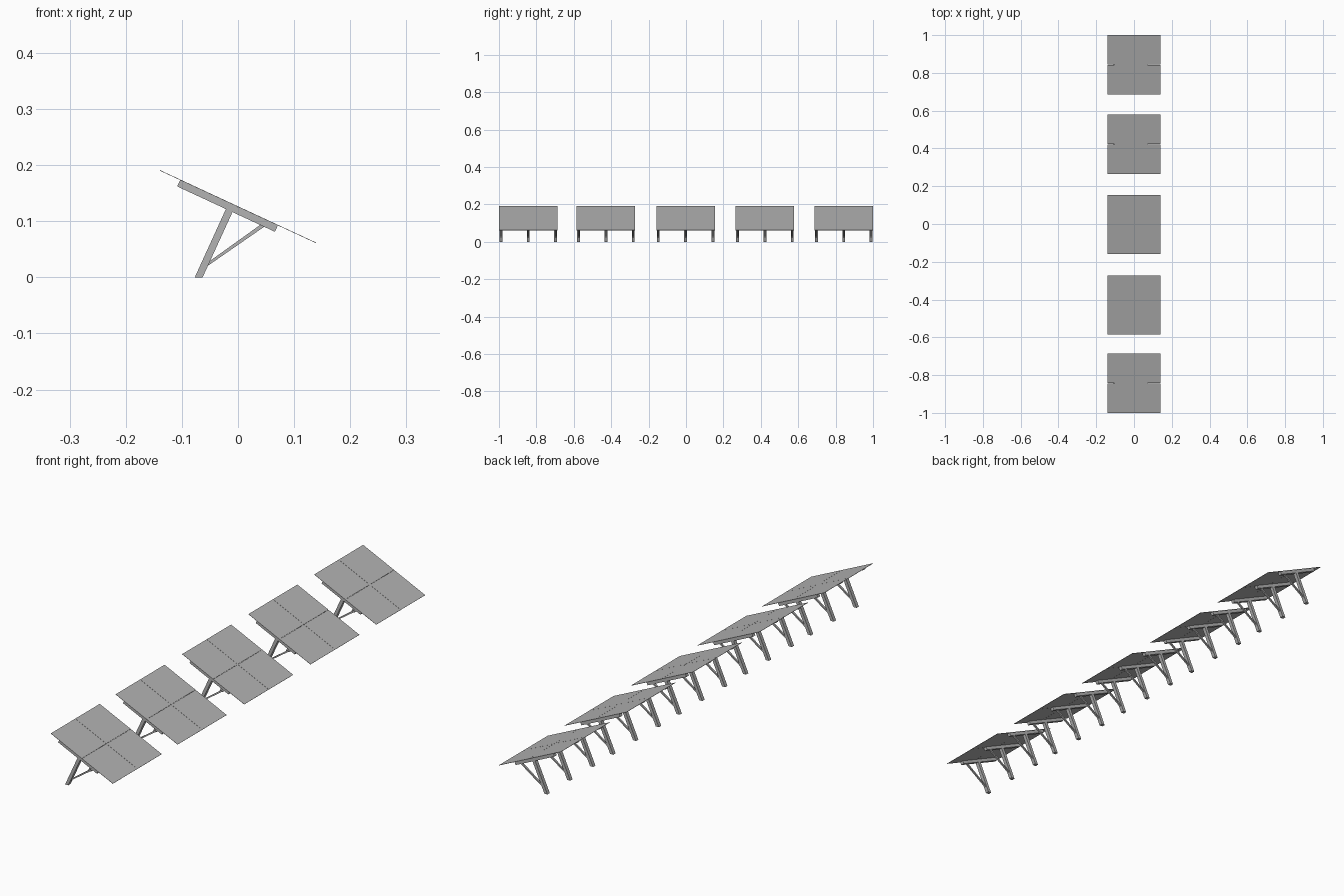
import bpy
import bmesh
from math import atan2
from mathutils import Vector

cube = bpy.data.objects.get("Cube")
if cube:
    bpy.data.objects.remove(cube)

grey = bpy.data.materials.new("plain grey")
grey.use_nodes = True
colour = (0.45, 0.45, 0.45, 1)
grey.diffuse_color = colour
grey.node_tree.nodes["Principled BSDF"].inputs["Base Color"].default_value = colour

# Sloped frame: "along" runs down the slope, "normal" points out of the panel
HIGH, LOW = Vector((-0.139, 0, 0.191)), Vector((0.139, 0, 0.062))
along = (LOW - HIGH).normalized()
normal = Vector((-along.z, 0, along.x))
length = (LOW - HIGH).length
WIDTH, GAP, THICK = 0.314, 0.0008, 0.001


def slope(distance, depth=0):
    return HIGH + along * distance - normal * depth


def prism(name, outline, y, width):
    """Extrude an outline in the x-z plane to the given width, centred on y."""
    bm = bmesh.new()
    face = bm.faces.new([bm.verts.new((p.x, y - width / 2, p.z)) for p in outline])
    side = bmesh.ops.extrude_face_region(bm, geom=[face])["geom"]
    bmesh.ops.translate(bm, vec=(0, width, 0),
                        verts=[v for v in side if isinstance(v, bmesh.types.BMVert)])
    bmesh.ops.recalc_face_normals(bm, faces=bm.faces)
    mesh = bpy.data.meshes.new(name)
    bm.to_mesh(mesh)
    bm.free()
    mesh.materials.append(grey)
    bpy.context.collection.objects.link(bpy.data.objects.new(name, mesh))


def point(x, z):
    return Vector((x, 0, z))


def build_table(y):
    # Panel of four thin plates with hairline seams
    half = length / 2
    for start in (0, half + GAP / 2):
        end = start + half - GAP / 2
        plate = [slope(start), slope(end), slope(end, THICK), slope(start, THICK)]
        for side in (-1, 1):
            prism("panel_plate", plate, y + side * WIDTH / 4, WIDTH / 2 - GAP)
    # Three identical supports
    for offset in (-0.146, 0, 0.146):
        c = y + offset
        rail = [slope(0.04, THICK), slope(0.232, THICK),
                slope(0.232, 0.0135), slope(0.04, 0.0135)]
        prism("rail", rail, c, 0.015)
        leg = [point(-0.077, 0), point(-0.063, 0), point(-0.009, 0.118), point(-0.021, 0.123)]
        prism("leg", leg, c, 0.015)
        strut = [point(-0.056, 0.019), point(0.048, 0.091), point(0.039, 0.093),
                 point(-0.053, 0.027)]
        prism("strut", strut, c, 0.007)


for centre in (-0.843, -0.428, -0.002, 0.422, 0.843):
    build_table(centre)
